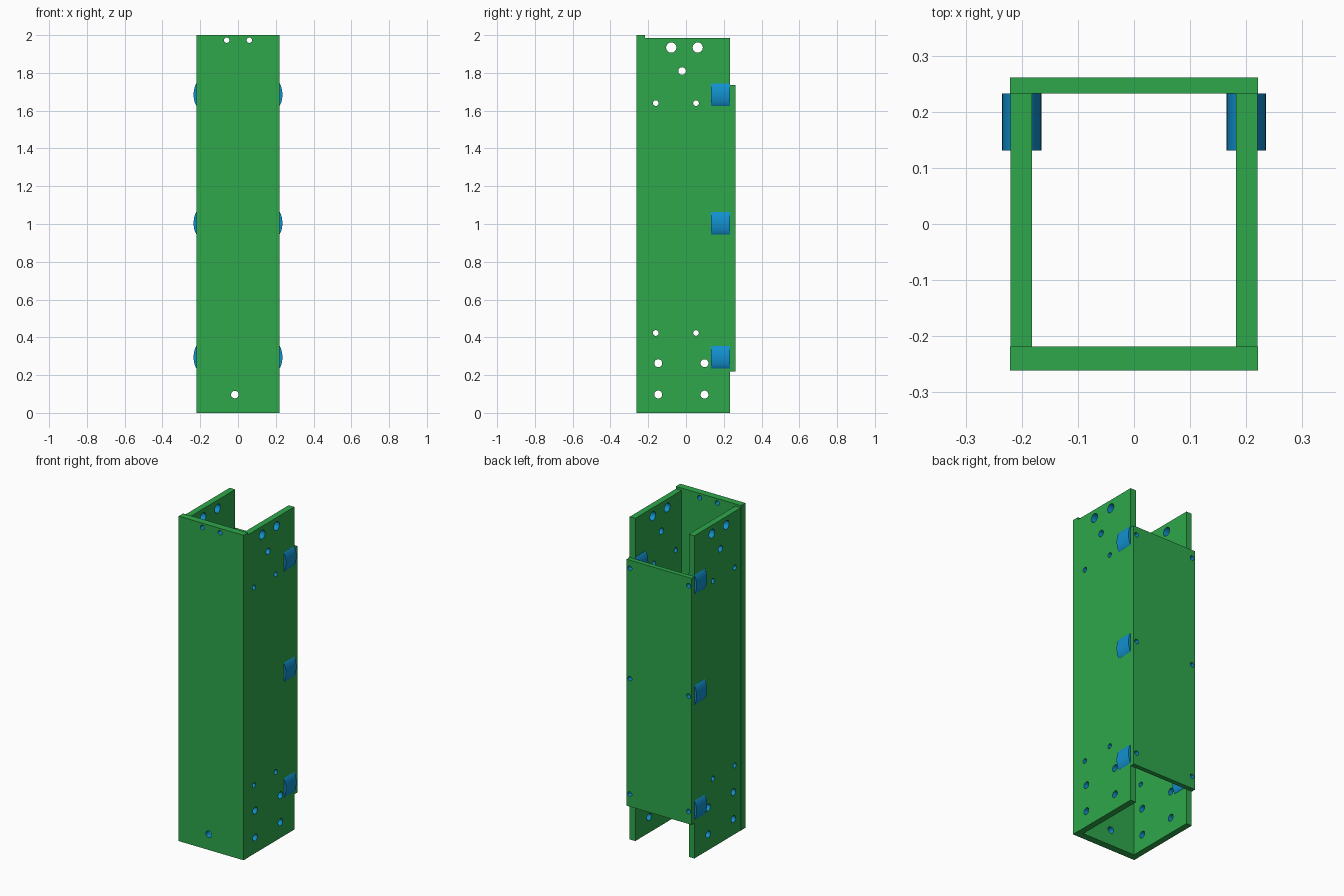
import bpy
import bmesh
from math import radians
from mathutils import Matrix, Vector

cube = bpy.data.objects.get("Cube")
if cube:
    bpy.data.objects.remove(cube, do_unlink=True)


def make_material(name, colour):
    mat = bpy.data.materials.new(name)
    mat.use_nodes = True
    mat.diffuse_color = colour
    mat.node_tree.nodes["Principled BSDF"].inputs["Base Color"].default_value = colour
    return mat


GREEN = make_material("panel green", (0.027, 0.39, 0.07, 1))
BLUE = make_material("fitting blue", (0.006, 0.28, 0.62, 1))


def make_object(name, bm):
    bmesh.ops.recalc_face_normals(bm, faces=bm.faces[:])
    mesh = bpy.data.meshes.new(name)
    bm.to_mesh(mesh)
    bm.free()
    mesh.materials.append(GREEN)
    mesh.materials.append(BLUE)
    obj = bpy.data.objects.new(name, mesh)
    bpy.context.collection.objects.link(obj)
    return obj


def add_rod(bm, centre, axis, radius, depth):
    turn = Vector((0, 0, 1)).rotation_difference(Vector(axis)).to_matrix().to_4x4()
    bmesh.ops.create_cone(bm, cap_ends=True, segments=32, radius1=radius, radius2=radius,
                          depth=depth, matrix=Matrix.Translation(centre) @ turn)


def drill(obj, axis, holes):
    """Cut round holes, given as (centre, radius); hole walls become blue."""
    bm = bmesh.new()
    for centre, radius in holes:
        add_rod(bm, centre, axis, radius, 0.12)
    for face in bm.faces:
        face.material_index = 1
    cutter = make_object("drill_bits", bm)
    cutter.hide_render = True
    mod = obj.modifiers.new("Holes", "BOOLEAN")
    mod.operation = "DIFFERENCE"
    mod.solver = "EXACT"
    mod.object = cutter
    bpy.context.view_layer.update()
    graph = bpy.context.evaluated_depsgraph_get()
    obj.data = bpy.data.meshes.new_from_object(obj.evaluated_get(graph))
    obj.modifiers.clear()
    bpy.data.objects.remove(cutter, do_unlink=True)


def panel(name, low, high):
    low, high = Vector(low), Vector(high)
    bm = bmesh.new()
    bmesh.ops.create_cube(bm, size=1, matrix=Matrix.Translation((low + high) / 2)
                          @ Matrix.Diagonal((*(high - low), 1)))
    return make_object(name, bm)


def smooth(obj):
    bpy.ops.object.select_all(action="DESELECT")
    obj.select_set(True)
    bpy.context.view_layer.objects.active = obj
    bpy.ops.object.shade_smooth_by_angle(angle=radians(30))


WIDTH = 0.221
BOSS_X = 0.2
BOSS_HEIGHTS = (0.295, 1.005, 1.685)

# Tall front panel
front = panel("front_panel", (-WIDTH, -0.261, 0), (WIDTH, -0.218, 2))
drill(front, (0, 1, 0), [((-0.06, -0.24, 1.973), 0.014),
                         ((0.06, -0.24, 1.973), 0.014),
                         ((-0.017, -0.24, 0.097), 0.02)])
smooth(front)

# Shorter back panel with a screw hole over every boss
back = panel("back_panel", (-WIDTH, 0.233, 0.218), (WIDTH, 0.261, 1.735))
drill(back, (0, 1, 0), [((side * BOSS_X, 0.247, z), 0.014)
                        for side in (-1, 1) for z in BOSS_HEIGHTS])
smooth(back)

# Side panels: rows of (y positions, height, radius)
SIDE_HOLES = [((-0.078, 0.062), 1.934, 0.027),
              ((-0.021,), 1.81, 0.02),
              ((-0.16, 0.053), 1.64, 0.015),
              ((-0.16, 0.053), 0.423, 0.015),
              ((-0.147, 0.098), 0.263, 0.021),
              ((-0.147, 0.098), 0.097, 0.021)]

for side, label in ((1, "left"), (-1, "right")):
    inner, outer = sorted((side * 0.182, side * 0.22))
    wall = panel(label + "_side_panel", (inner, -0.218, 0), (outer, 0.233, 1.986))
    drill(wall, (1, 0, 0), [((side * BOSS_X, y, z), radius)
                            for ys, z, radius in SIDE_HOLES for y in ys])
    smooth(wall)

    # Oval screw bosses let into the rear edge of each side
    for level, z in zip(("lower", "middle", "upper"), BOSS_HEIGHTS):
        bm = bmesh.new()
        add_rod(bm, (0, 0, 0), (0, 1, 0), 1, 1)
        bmesh.ops.transform(bm, verts=bm.verts[:],
                            matrix=Matrix.Translation((side * BOSS_X, 0.182, z))
                            @ Matrix.Diagonal((0.035, 0.1018, 0.073, 1)))
        for face in bm.faces:
            face.material_index = 1
        smooth(make_object(label + "_" + level + "_screw_boss", bm))
